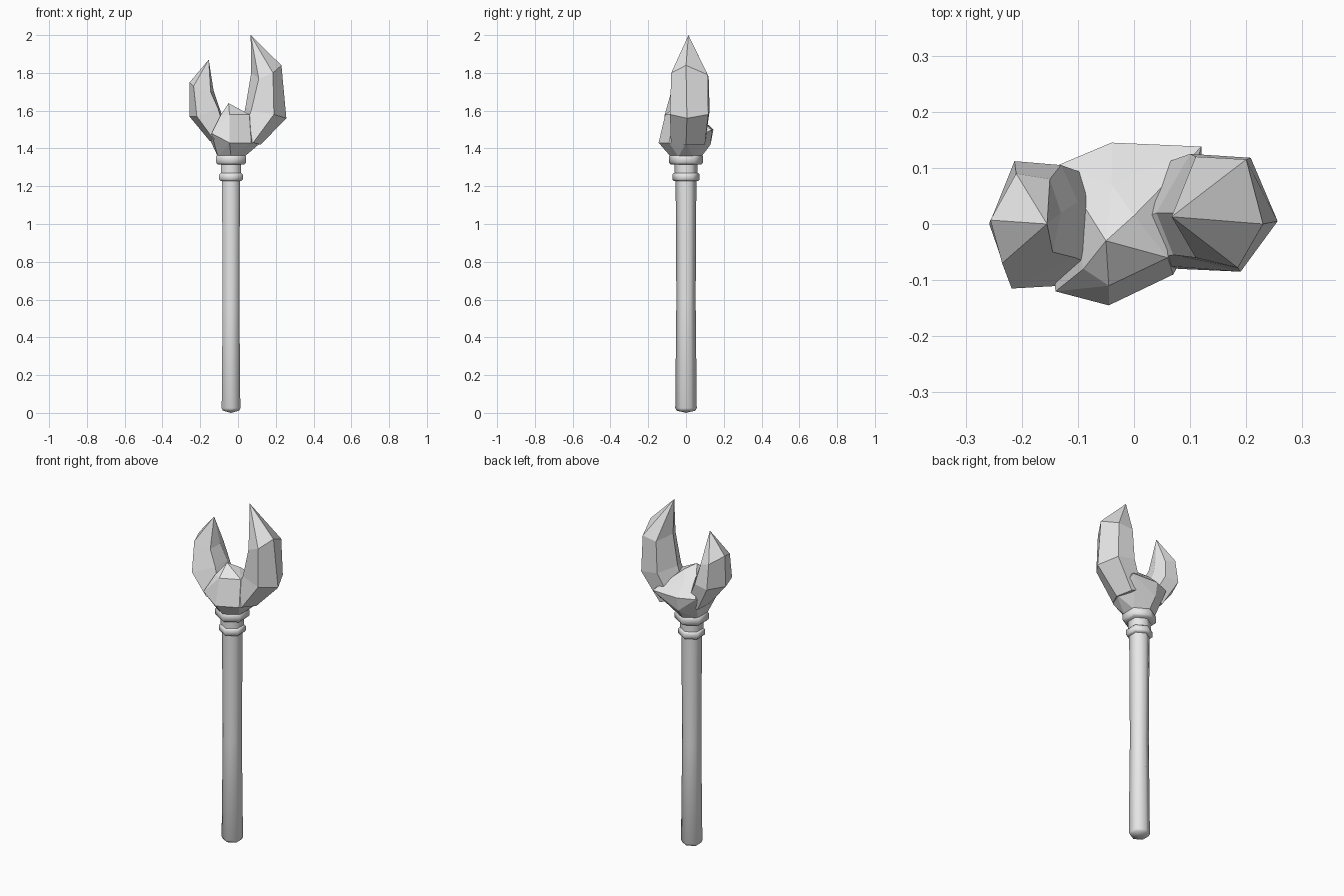
import bpy
import bmesh
from math import sin, cos, pi, radians
from mathutils import Vector

default_cube = bpy.data.objects.get("Cube")
if default_cube:
    bpy.data.objects.remove(default_cube, do_unlink=True)

AXIS_X = -0.037
SIDES = 6

grey = bpy.data.materials.new("plain_grey")
grey.use_nodes = True
grey.diffuse_color = (0.8, 0.8, 0.8, 1)
for node in grey.node_tree.nodes:
    if node.type == "BSDF_PRINCIPLED":
        node.inputs["Base Color"].default_value = grey.diffuse_color


def finish(name, bm):
    """Turn a bmesh into a named, coloured object."""
    bmesh.ops.recalc_face_normals(bm, faces=bm.faces[:])
    mesh = bpy.data.meshes.new(name)
    bm.to_mesh(mesh)
    bm.free()
    mesh.materials.append(grey)
    obj = bpy.data.objects.new(name, mesh)
    bpy.context.collection.objects.link(obj)
    return obj


def hexagon(radius, z):
    """Six-sided ring with corners towards the front and back."""
    angles = [pi / 2 + 2 * pi * i / SIDES for i in range(SIDES)]
    return [Vector((AXIS_X + radius * cos(a), radius * sin(a), z)) for a in angles]


def loft(name, rings, start=None, tip=None):
    """Skin a list of equal rings; close each end with a point or a cap."""
    bm = bmesh.new()
    loops = [[bm.verts.new(point) for point in ring] for ring in rings]
    count = len(loops[0])
    for low, high in zip(loops, loops[1:]):
        for i in range(count):
            j = (i + 1) % count
            bm.faces.new((low[i], low[j], high[j], high[i]))
    for loop, point in ((loops[0], start), (loops[-1], tip)):
        if point is None:
            bm.faces.new(loop)
        else:
            apex = bm.verts.new(point)
            for i in range(count):
                bm.faces.new((loop[i], loop[(i + 1) % count], apex))
    return finish(name, bm)


def turned(name, profile, start=None):
    """Hexagonal turned part, smooth round the shaft, sharp at the rims."""
    obj = loft(name, [hexagon(radius, z) for radius, z in profile], start)
    bpy.ops.object.select_all(action="DESELECT")
    obj.select_set(True)
    bpy.context.view_layer.objects.active = obj
    bpy.ops.object.shade_smooth_by_angle(angle=radians(62))
    return obj


# Handle with a shallow pointed foot
turned("handle", [(0.05, 0.012), (0.057, 0.025), (0.051, 0.6), (0.055, 1.24)],
       start=(AXIS_X, 0, 0))

# Collars and the neck between them
turned("lower_collar", [(0.064, 1.228), (0.072, 1.236), (0.072, 1.262), (0.064, 1.27)])
turned("neck", [(0.062, 1.26), (0.062, 1.33)])
turned("upper_collar", [(0.08, 1.315), (0.091, 1.325), (0.091, 1.358), (0.082, 1.368)])

# Faceted rocky core of the head
top_points = [(-0.05, -0.03, 1.64), (0, 0.015, 1.61), (-0.045, -0.11, 1.58),
              (0.06, -0.06, 1.58), (-0.04, 0.07, 1.57), (-0.09, -0.08, 1.58)]
side_points = [(-0.045, -0.145, 1.43), (-0.14, -0.12, 1.48), (0.07, -0.09, 1.43),
               (-0.04, 0.145, 1.5), (0.12, 0.138, 1.5), (-0.135, 0.105, 1.5),
               (-0.04, 0.13, 1.42), (0.12, 0, 1.43), (-0.15, 0, 1.45)]
core = bmesh.new()
for point in top_points + side_points + hexagon(0.08, 1.355):
    core.verts.new(point)
hull = bmesh.ops.convex_hull(core, input=core.verts[:])
unused = {v for v in hull["geom_interior"] if isinstance(v, bmesh.types.BMVert)}
bmesh.ops.delete(core, geom=list(unused), context="VERTS")
finish("head_core", core)

# Prong rings run: outer ridge, back outer, back inner, inner, front inner, front outer
left_root = [(0.12, 0, 1.42), (0.1, 0.1, 1.42), (0.03, 0.1, 1.45),
             (0, 0, 1.45), (0, -0.07, 1.45), (0.08, -0.08, 1.43)]
left_elbow = [(0.256, 0.005, 1.56), (0.208, 0.118, 1.58), (0.1, 0.125, 1.6),
              (0.04, 0.02, 1.62), (0.07, -0.055, 1.6), (0.19, -0.085, 1.58)]
left_shoulder = [(0.23, 0, 1.84), (0.2, 0.115, 1.79), (0.11, 0.12, 1.78),
                 (0.07, 0.02, 1.8), (0.11, -0.06, 1.77), (0.185, -0.078, 1.8)]
loft("left_prong", [left_root, left_elbow, left_shoulder], tip=(0.067, 0.013, 2))

right_root = [(-0.15, 0, 1.44), (-0.13, 0.08, 1.43), (-0.06, 0.08, 1.45),
              (-0.04, 0, 1.45), (-0.06, -0.08, 1.45), (-0.13, -0.11, 1.45)]
right_elbow = [(-0.258, 0, 1.57), (-0.213, 0.112, 1.58), (-0.13, 0.105, 1.59),
               (-0.1, 0.04, 1.62), (-0.105, -0.06, 1.61), (-0.218, -0.115, 1.57)]
right_shoulder = [(-0.256, 0.007, 1.75), (-0.21, 0.09, 1.72), (-0.15, 0.08, 1.7),
                  (-0.13, 0.02, 1.71), (-0.145, -0.05, 1.7), (-0.235, -0.07, 1.73)]
loft("right_prong", [right_root, right_elbow, right_shoulder], tip=(-0.155, 0, 1.87))
